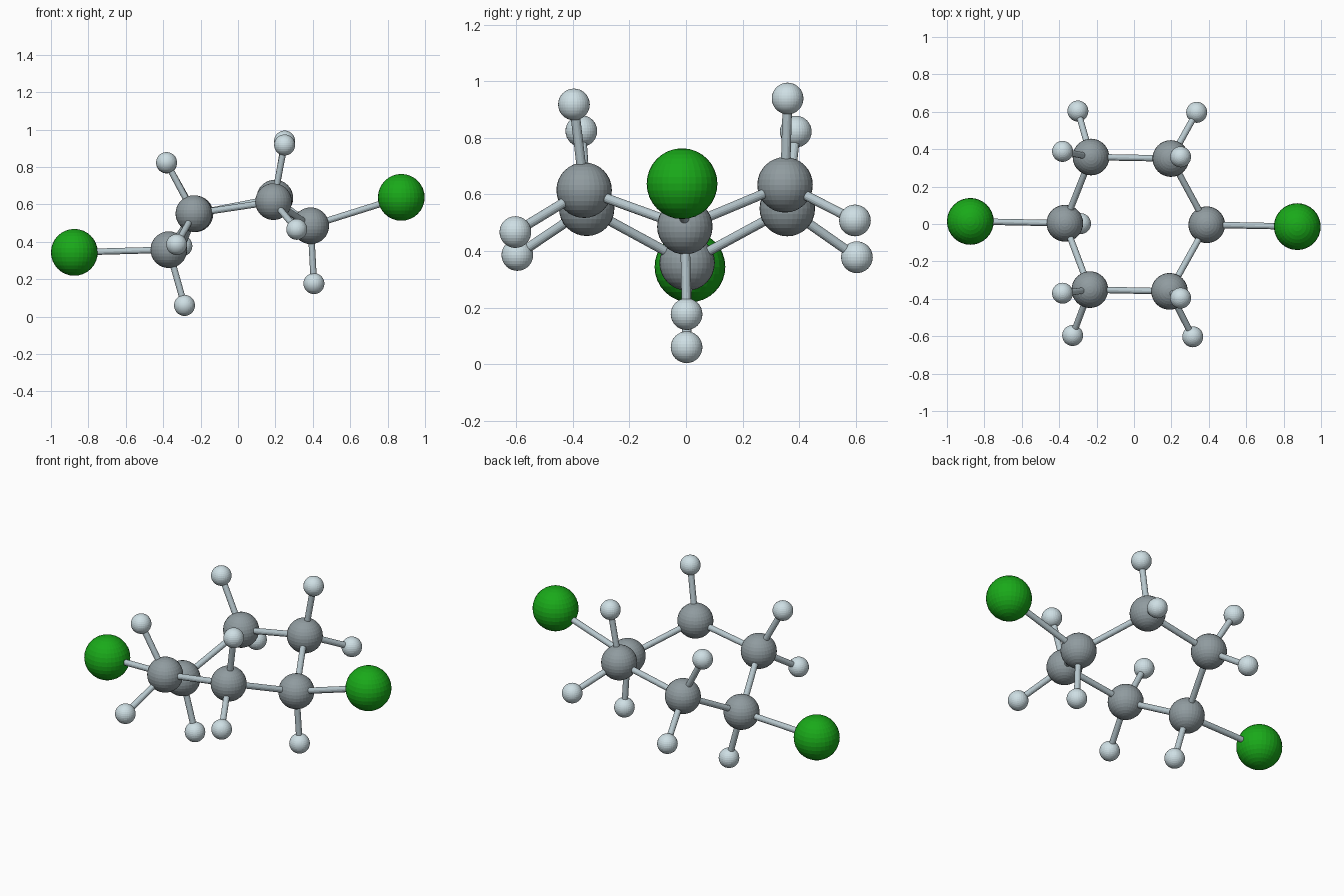
import bpy
from mathutils import Vector

if "Cube" in bpy.data.objects:
    bpy.data.objects.remove(bpy.data.objects["Cube"])


def material(name, rgb):
    m = bpy.data.materials.new(name)
    m.diffuse_color = (*rgb, 1)
    m.use_nodes = True
    m.node_tree.nodes["Principled BSDF"].inputs["Base Color"].default_value = m.diffuse_color
    return m


GREEN = material("green", (0.01, 0.40, 0.01))
PALE = material("pale_blue", (0.62, 0.74, 0.78))
GREY = material("dark_grey", (0.28, 0.33, 0.35))
ROD = material("rod_grey", (0.48, 0.58, 0.62))


def ball(name, pos, radius, mat):
    bpy.ops.mesh.primitive_uv_sphere_add(segments=32, ring_count=16, radius=radius, location=pos)
    ob = bpy.context.object
    ob.name = name
    ob.data.materials.append(mat)


def rod(name, a, b):
    a, b = Vector(a), Vector(b)
    d = b - a
    bpy.ops.mesh.primitive_cylinder_add(vertices=16, radius=0.017, depth=d.length, location=(a + b) / 2)
    ob = bpy.context.object
    ob.name = name
    ob.rotation_euler = d.to_track_quat('Z', 'Y').to_euler()
    ob.data.materials.append(ROD)


# carbon ring, in order around the loop
ring = [(-0.37, 0.004, 0.358), (-0.23, 0.358, 0.55), (0.197, 0.35, 0.634),
        (0.389, -0.004, 0.486), (0.19, -0.36, 0.615), (-0.236, -0.351, 0.551)]

# hydrogens: (ring index, position)
hydrogens = [(0, (-0.286, 0.002, 0.06)), (1, (-0.30, 0.604, 0.378)),
             (1, (-0.382, 0.388, 0.822)), (2, (0.335, 0.597, 0.508)),
             (2, (0.249, 0.359, 0.939)), (3, (0.406, 0.002, 0.177)),
             (4, (0.314, -0.603, 0.467)), (4, (0.249, -0.396, 0.918)),
             (5, (-0.328, -0.596, 0.386)), (5, (-0.382, -0.37, 0.824))]

# chlorines at the two ends
chlorines = [(0, (-0.875, 0.014, 0.344)), (3, (0.873, -0.014, 0.638))]

for i, c in enumerate(ring):
    ball(f"carbon_{i}", c, 0.098, GREY)
    rod(f"ring_bond_{i}", c, ring[(i + 1) % 6])

for k, (i, p) in enumerate(hydrogens):
    ball(f"hydrogen_{k}", p, 0.056, PALE)
    rod(f"hydrogen_bond_{k}", ring[i], p)

for k, (i, p) in enumerate(chlorines):
    ball(f"chlorine_{k}", p, 0.125, GREEN)
    rod(f"chlorine_bond_{k}", ring[i], p)
